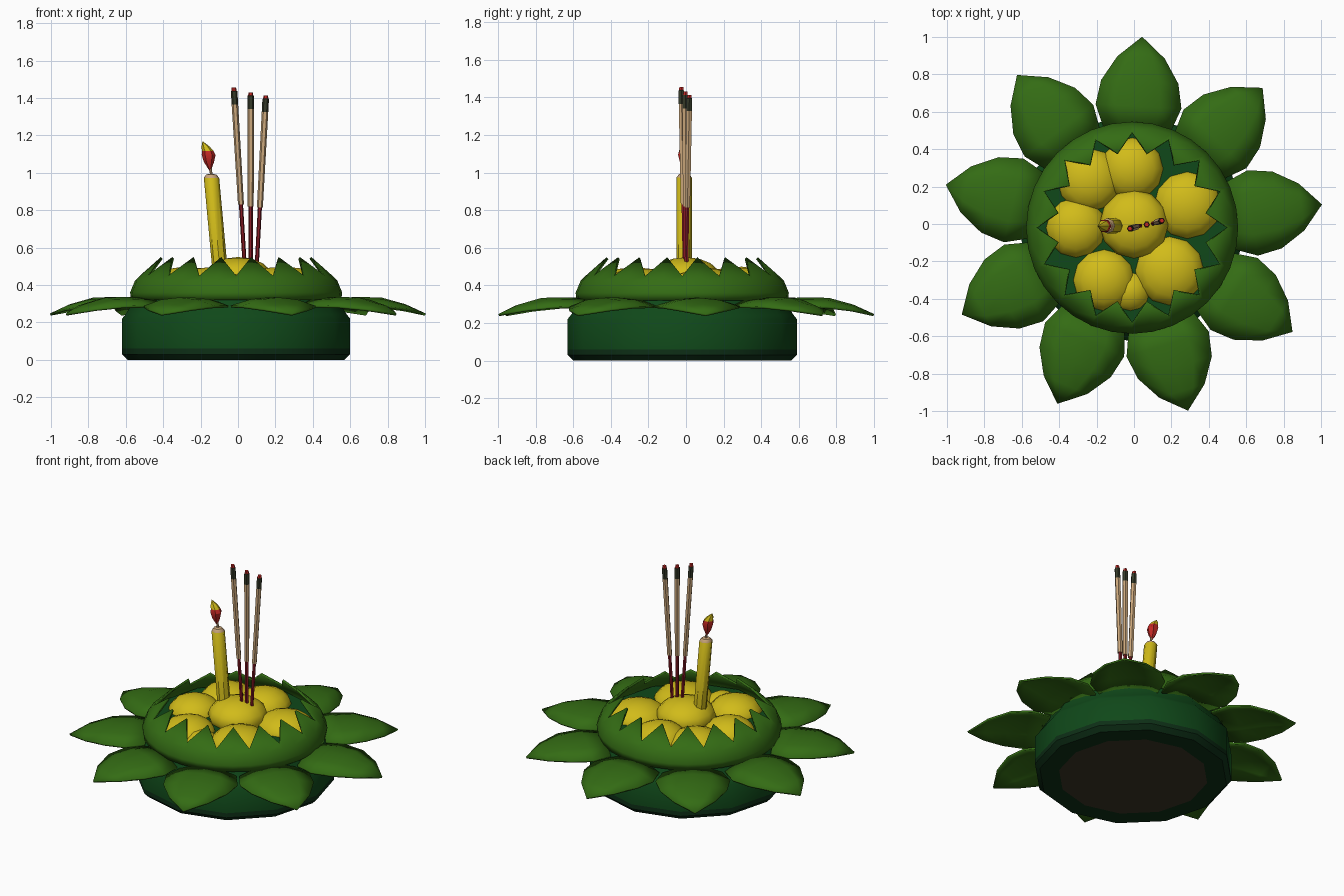
import bpy, bmesh, math
from mathutils import Vector

if "Cube" in bpy.data.objects:
    bpy.data.objects.remove(bpy.data.objects["Cube"])

CX, CY = -0.01, -0.02


def mat(name, r, g, b):
    m = bpy.data.materials.new(name)
    m.diffuse_color = (r, g, b, 1)
    m.use_nodes = True
    m.node_tree.nodes["Principled BSDF"].inputs["Base Color"].default_value = m.diffuse_color
    return m


LEAF = mat("leaf green", 0.034, 0.15, 0.007)
DARK = mat("deep green", 0.005, 0.065, 0.010)
SHADE = mat("blackish green", 0.004, 0.028, 0.008)
BROWN = mat("stem brown", 0.045, 0.036, 0.018)
YELLOW = mat("marigold yellow", 0.64, 0.50, 0.010)
TAN = mat("incense tan", 0.60, 0.39, 0.20)
CRIMSON = mat("crimson", 0.25, 0.010, 0.018)
RED = mat("flame red", 0.55, 0.022, 0.018)
CAP = mat("burnt grey", 0.035, 0.042, 0.022)


def finish(name, bm, mats, angle=40, loc=(0, 0, 0), thick=0):
    bmesh.ops.remove_doubles(bm, verts=bm.verts, dist=1e-5)
    bmesh.ops.recalc_face_normals(bm, faces=bm.faces)
    me = bpy.data.meshes.new(name)
    bm.to_mesh(me)
    bm.free()
    for m in mats:
        me.materials.append(m)
    ob = bpy.data.objects.new(name, me)
    ob.location = loc
    bpy.context.collection.objects.link(ob)
    if thick:
        s = ob.modifiers.new("thickness", 'SOLIDIFY')
        s.thickness = thick
        s.offset = 0
    bpy.ops.object.select_all(action='DESELECT')
    ob.select_set(True)
    bpy.context.view_layer.objects.active = ob
    bpy.ops.object.shade_smooth_by_angle(angle=math.radians(angle))
    return ob


def skin(bm, rows, closed, indices=None):
    """Join rows of points into quads (collapsed points become triangles)."""
    vs = [[bm.verts.new(p) for p in row] for row in rows]
    n = len(rows[0])
    for i in range(len(vs) - 1):
        for j in range(n if closed else n - 1):
            k = (j + 1) % n
            f = bm.faces.new((vs[i][j], vs[i][k], vs[i + 1][k], vs[i + 1][j]))
            if indices:
                f.material_index = indices[i]


def tube(name, rings, sides, mats, indices, angle=40):
    """Rings are (centre, radius); the axis is close to vertical."""
    bm = bmesh.new()
    rows = []
    for c, r in rings:
        rows.append([Vector(c) + Vector((r * math.cos(a), r * math.sin(a), 0))
                     for a in (2 * math.pi * j / sides for j in range(sides))])
    skin(bm, rows, True, indices)
    bmesh.ops.dissolve_degenerate(bm, dist=1e-5, edges=bm.edges)
    return finish(name, bm, mats, angle)


def along(a, b, parts):
    """Rings at fractions along the line from a to b."""
    a, b = Vector(a), Vector(b)
    return [(a.lerp(b, t), r) for t, r in parts]


# Floating base: stem slice with leaf wrapping, closed at the top
profile = [(0, 0), (0.46, 0), (0.58, 0), (0.61, 0.03), (0.61, 0.06), (0.61, 0.22),
           (0.59, 0.245), (0.55, 0.31), (0.53, 0.40), (0, 0.41)]
tube("floating_base", [((CX, CY, z), r) for r, z in profile], 12,
     [DARK, SHADE, BROWN], [2, 1, 1, 1, 0, 0, 0, 0, 0])

# Nine drooping outer petals: radius, half width, height, edge drop
spine = [(0.53, 0.18, 0.325, 0.04), (0.65, 0.228, 0.33, 0.045), (0.78, 0.205, 0.328, 0.045),
         (0.91, 0.125, 0.292, 0.025), (1.02, 0.0, 0.242, 0.0)]
for i in range(9):
    a = math.radians(87 + 40 * i)
    out, side = Vector((math.cos(a), math.sin(a), 0)), Vector((-math.sin(a), math.cos(a), 0))
    bm = bmesh.new()
    skin(bm, [[out * r + side * (w * u) + Vector((0, 0, z - d * u * u))
               for u in (-1, -0.5, 0, 0.5, 1)] for r, w, z, d in spine], False)
    bmesh.ops.dissolve_degenerate(bm, dist=1e-5, edges=bm.edges)
    finish(f"outer_petal_{i + 1}", bm, [LEAF], 50, (CX, CY, 0), 0.012)

# Toothed leaf crown curving inwards
TEETH = 16
bm = bmesh.new()
rows = []
for r, z in ((0.555, 0.32), (0.56, 0.36), (0.535, 0.42)):
    rows.append([(r * math.cos(math.pi * j / TEETH), r * math.sin(math.pi * j / TEETH), z)
                 for j in range(2 * TEETH)])
top = []
for j in range(2 * TEETH):
    a = math.pi * j / TEETH
    r, z = (0.405, 0.545) if j % 2 else (0.51, 0.445)
    top.append((r * math.cos(a), r * math.sin(a), z))
rows.append(top)
skin(bm, rows, True)
finish("leaf_crown", bm, [LEAF], 35, (CX, CY, 0), 0.014)

# Marigold blossoms: x, y, radius, top height
blossoms = [(0, 0, 0.185, 0.55), (-0.31, -0.02, 0.165, 0.495), (-0.24, 0.235, 0.175, 0.495),
            (-0.01, 0.295, 0.17, 0.50), (0.285, 0.10, 0.185, 0.495), (0.19, -0.25, 0.19, 0.495),
            (-0.16, -0.30, 0.17, 0.495), (-0.02, -0.36, 0.12, 0.46)]
for i, (x, y, r, z) in enumerate(blossoms):
    bm = bmesh.new()
    bmesh.ops.create_uvsphere(bm, u_segments=12, v_segments=8, radius=1)
    bmesh.ops.scale(bm, vec=(r, r, 0.11), verts=bm.verts)
    finish(f"blossom_{i + 1}", bm, [YELLOW], 60, (x, y, z - 0.11))

# Leaning candle with pale rim and wick
tube("candle", along((-0.098, -0.01, 0.50), (-0.146, -0.01, 1.02),
     [(0, 0), (0, 0.041), (0.91, 0.041), (0.945, 0.027), (0.95, 0.007), (1.03, 0.007), (1.03, 0)]),
     8, [YELLOW, TAN], [0, 0, 1, 1, 1, 1])

# Flame: red body with a yellow tip
tube("flame", [((-0.148, -0.01, 1.005), 0), ((-0.155, -0.01, 1.055), 0.026),
               ((-0.157, -0.01, 1.095), 0.037), ((-0.162, -0.01, 1.118), 0.031),
               ((-0.173, -0.01, 1.14), 0.022), ((-0.190, -0.01, 1.17), 0)],
     6, [RED, YELLOW], [0, 0, 0, 1, 1], 30)

# Three incense sticks: bottom and top points
sticks = [((0.036, -0.008, 0.50), (-0.022, -0.025, 1.455)),
          ((0.068, -0.003, 0.50), (0.068, -0.003, 1.43)),
          ((0.100, 0.002, 0.50), (0.149, 0.018, 1.413))]
for i, (a, b) in enumerate(sticks):
    tube(f"incense_stick_{i + 1}", along(a, b,
         [(0, 0), (0, 0.011), (0.345, 0.011), (0.345, 0.016), (0.905, 0.0175),
          (0.98, 0.0175), (0.982, 0.014), (1, 0.012), (1, 0)]),
         6, [CRIMSON, TAN, CAP, RED], [0, 0, 1, 1, 2, 2, 3, 3])
